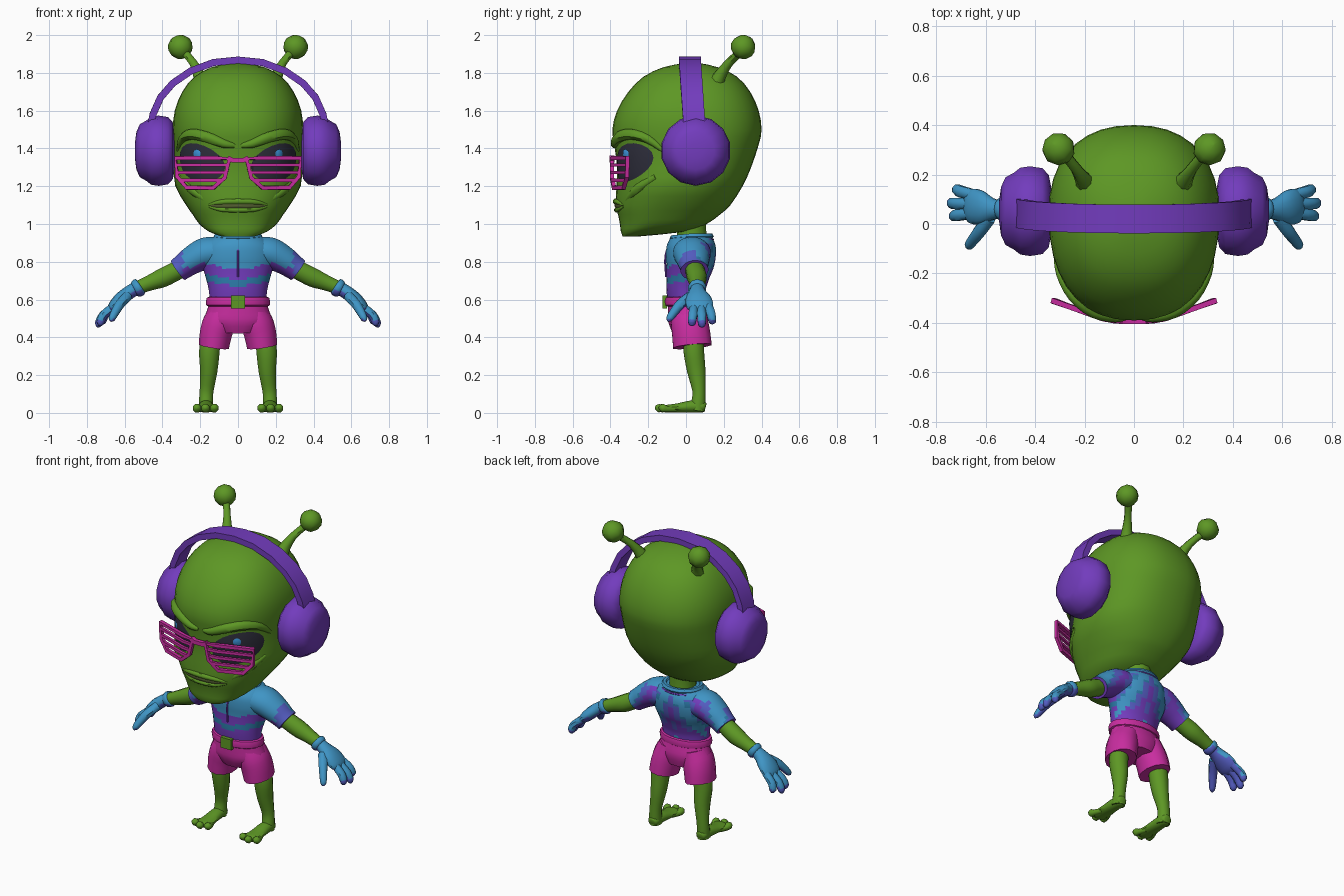
import bpy, bmesh, math
from mathutils import Vector

if "Cube" in bpy.data.objects:
    bpy.data.objects.remove(bpy.data.objects["Cube"])


def colour(name, r, g, b):
    m = bpy.data.materials.new(name)
    m.use_nodes = True
    m.diffuse_color = (r, g, b, 1)
    m.node_tree.nodes["Principled BSDF"].inputs["Base Color"].default_value = (r, g, b, 1)
    return m


GREEN = colour("skin green", .11, .31, .018)
PURPLE = colour("purple", .17, .045, .51)
PINK = colour("pink", .58, .026, .35)
BLUE = colour("sky blue", .05, .3, .56)
INDIGO = colour("indigo", .09, .11, .54)
TEAL = colour("teal", .026, .2, .4)
DARK = colour("eye dark", .026, .026, .042)
CYAN = colour("iris cyan", .05, .32, .75)
OLIVE = colour("mouth olive", .1, .13, .035)


def fine(pts, k):
    """Catmull-Rom resampling of points of any dimension."""
    out = []
    for i in range(len(pts) - 1):
        a, b, c, d = (pts[max(0, min(j, len(pts) - 1))] for j in range(i - 1, i + 3))
        for s in range(k):
            t = s / k
            out.append([q + .5 * t * (r - p + t * (2 * p - 5 * q + 4 * r - u + t * (3 * (q - r) + u - p)))
                        for p, q, r, u in zip(a, b, c, d)])
    return out + [list(pts[-1])]


def skin(name, rings, mats, mirror=False, closed=False, rule=None, angle=45):
    """Bridge rings of points into one smooth object."""
    bm = bmesh.new()
    rows = [[bm.verts.new(p) for p in r] for r in rings]
    n = len(rows[0])
    for i in range(len(rows) if closed else len(rows) - 1):
        a, b = rows[i], rows[(i + 1) % len(rows)]
        for j in range(n):
            bm.faces.new((a[j], a[(j + 1) % n], b[(j + 1) % n], b[j]))
    if not closed:
        bm.faces.new(rows[0])
        bm.faces.new(rows[-1])
    bmesh.ops.recalc_face_normals(bm, faces=bm.faces)
    bm.normal_update()
    if rule:
        for f in bm.faces:
            f.material_index = rule(f.calc_center_median(), f.normal)
    me = bpy.data.meshes.new(name)
    bm.to_mesh(me)
    bm.free()
    for m in mats:
        me.materials.append(m)
    me.shade_smooth()
    me.set_sharp_from_angle(angle=math.radians(angle))
    ob = bpy.data.objects.new(name, me)
    bpy.context.collection.objects.link(ob)
    if mirror:
        ob.modifiers.new("mirror", "MIRROR")
    return ob


def tube(name, pts, mats, n=12, k=3, ref=(0, 1, 0), closed=False, **kw):
    """Sweep an ellipse along points (x, y, z, radius along ref, other radius)."""
    pts = [list(p) + [p[3]] * (5 - len(p)) for p in pts]
    pts = pts if closed else fine(pts, k)
    rings, m = [], len(pts)
    for i, p in enumerate(pts):
        lo, hi = ((i - 1) % m, (i + 1) % m) if closed else (max(i - 1, 0), min(i + 1, m - 1))
        t = (Vector(pts[hi][:3]) - Vector(pts[lo][:3])).normalized()
        a = Vector(ref)
        a = (a - t * a.dot(t)).normalized()
        b = t.cross(a)
        ph = [2 * math.pi * (j + .5) / n for j in range(n)]
        rings.append([Vector(p[:3]) + a * p[3] * math.cos(q) + b * p[4] * math.sin(q) for q in ph])
    return skin(name, rings, mats if isinstance(mats, list) else [mats], closed=closed, **kw)


# Head: height, half width, front, back, depth of widest point
PROFILE = fine([(.935, .09, -.335, -.24, -.29), (.96, .155, -.345, 0, -.23), (1.0, .205, -.35, .11, -.15),
                (1.05, .24, -.36, .18, -.12), (1.1, .275, -.372, .235, -.08), (1.2, .332, -.368, .3, -.02),
                (1.3, .338, -.365, .345, .02), (1.42, .34, -.38, .385, .04), (1.5, .345, -.39, .4, .04),
                (1.6, .335, -.365, .385, .03), (1.7, .295, -.305, .34, .03), (1.78, .23, -.225, .27, .03),
                (1.83, .14, -.12, .17, .03), (1.852, .04, -.01, .07, .03)], 2)


def head_pt(deg, z, off=0):
    i = next((i for i in range(len(PROFILE) - 2) if PROFILE[i + 1][0] >= z), len(PROFILE) - 2)
    a, b = PROFILE[i], PROFILE[i + 1]
    f = (z - a[0]) / (b[0] - a[0])
    _, hw, front, back, mid = (p + (q - p) * f for p, q in zip(a, b))
    s, c = math.sin(math.radians(deg)), math.cos(math.radians(deg))
    e = 2 / 2.3
    depth = (front if c > 0 else back) - mid
    return Vector((math.copysign(abs(s) ** e, s) * hw + s * off, mid + abs(c) ** e * depth - c * off, z))


skin("head", [[head_pt(j * 10, p[0]) for j in range(36)] for p in PROFILE], [GREEN])


def patch(name, deg, z, ddeg, dz, edge, dome, mat, tilt=0, **kw):
    """Domed oval that hugs the head."""
    rings = []
    for r in (1, .85, .6, .3, .03):
        ring = []
        for j in range(20):
            u, v = r * math.cos(j * math.pi / 10), r * math.sin(j * math.pi / 10)
            ring.append(head_pt(deg + u * ddeg, z + v * dz + u * tilt, edge + (dome - edge) * (1 - r * r)))
        rings.append(ring)
    skin(name, rings, [mat], **kw)


# Face
patch("eyes", 36, 1.325, 27, .1, .002, .014, DARK, .025, mirror=True)
patch("irises", 35, 1.372, 4, .024, .014, .018, CYAN, mirror=True)
patch("mouth", 0, 1.097, 29, .014, .003, .007, OLIVE)


def ridge(name, pts, **kw):
    tube(name, [(*head_pt(d, z, o), r) for d, z, o, r in pts], GREEN, n=8, ref=(0, 0, 1), **kw)


ridge("brows", [(2, 1.415, -.006, .012), (10, 1.425, .0, .024), (25, 1.46, .0, .03), (42, 1.475, -.002, .03),
                (58, 1.45, -.005, .024), (70, 1.39, -.008, .012)], mirror=True)
ridge("upper_lip", [(-32, 1.1, -.004, .006), (-16, 1.116, 0, .013), (0, 1.12, .002, .015),
                    (16, 1.116, 0, .013), (32, 1.1, -.004, .006)])
ridge("lower_lip", [(-32, 1.092, -.004, .006), (-16, 1.076, 0, .012), (0, 1.074, .001, .013),
                    (16, 1.076, 0, .012), (32, 1.092, -.004, .006)])
ridge("cheekbones", [(35, 1.13, -.02, .02), (50, 1.19, -.012, .026), (66, 1.25, -.015, .02)], mirror=True)


# Shutter glasses, wrapped around the face
def wrap(path, r):
    return [(x, -.392 + max(0, abs(x) - .1) * .36, z, r) for x, z in path]


tube("glasses_frames", wrap([(.045, 1.345), (.12, 1.35), (.33, 1.35), (.322, 1.25), (.27, 1.192),
                             (.13, 1.192), (.07, 1.245)], .015), PINK, n=4, closed=True, mirror=True, angle=30)
tube("glasses_bridge", wrap([(-.055, 1.35), (-.03, 1.338), (.03, 1.338), (.055, 1.35)], .018), PINK, n=4, k=1)
for x0, x1, z in ((.058, .326, 1.312), (.066, .322, 1.272), (.08, .305, 1.232)):
    tube("glasses_slat", wrap([(x0, z), (.12, z), (x1, z)], .012), PINK, n=4, k=1, mirror=True, angle=30)

# Antennae
tube("antenna_stalks", [(.185, .15, 1.72, .05), (.205, .18, 1.785, .034), (.235, .225, 1.85, .023),
                        (.275, .275, 1.9, .022), (.3, .3, 1.93, .024)], GREEN, n=8, k=2, mirror=True)
ball = [(.305 + .065 * t * .3, .303 + .065 * t * .3, 1.937 + .065 * t * .9, .067 * math.sqrt(1.002 - t * t))
        for t in (-1, -.85, -.45, 0, .45, .85, 1)]
tube("antenna_balls", ball, GREEN, n=9, k=1, mirror=True)

# Headphones
arc = [(.465, 1.5), (.45, 1.58), (.41, 1.67), (.345, 1.745), (.25, 1.81), (.13, 1.855)]
arc = arc + [(0, 1.868)] + [(-x, z) for x, z in reversed(arc)]
tube("headphone_band", [(x, .02 + (1.87 - z) * .07, z, .082, .026) for x, z in arc], PURPLE, n=4, k=1, angle=35)
tube("headphone_cups", [(x, .052, 1.388, r) for x, r in (
    (.335, .1), (.345, .15), (.37, .178), (.42, .186), (.46, .18), (.485, .16),
    (.52, .14), (.538, .1), (.546, .04))], PURPLE, n=14, k=1, mirror=True, angle=50)

# Neck, legs, feet
tube("neck", [(0, .03, .9, .085), (0, .03, .96, .08), (0, .02, 1.05, .09)], GREEN)
tube("legs", [(.145, .04, .4, .055), (.152, .042, .32, .056), (.155, .055, .22, .05, .047), (.166, .068, .12, .036, .038),
              (.17, .066, .06, .038, .038), (.17, .06, .012, .042, .038)], GREEN, mirror=True)
tube("feet", [(.17, .104, .03, .018, .02), (.17, .09, .032, .034, .03), (.17, .03, .034, .04, .033),
              (.17, -.05, .026, .048, .024), (.17, -.11, .022, .05, .02), (.17, -.13, .02, .03, .014)],
     GREEN, ref=(1, 0, 0), mirror=True)
for x, y in ((.125, -.13), (.172, -.145), (.217, -.125)):
    tube("toe", [(x * .6 + .068, y + .07, .02, .016), (x, y + .025, .02, .017), (x, y + .004, .025, .024),
                 (x, y - .012, .024, .017), (x, y - .019, .022, .004)], GREEN, n=8, k=2, ref=(1, 0, 0), mirror=True)

# Shorts, waistband, buckle
tube("shorts_hips", [(0, 0, .6, .098, .152), (0, .005, .55, .104, .164), (0, .012, .49, .108, .178),
                     (0, .018, .43, .09, .12)], PINK, n=16)
tube("shorts_legs", [(.085, .015, .54, .09, .07), (.1, .018, .48, .1, .088), (.117, .027, .42, .104, .088),
                     (.128, .034, .352, .106, .083)], PINK, mirror=True)
tube("waistband", [(0, 0, .562, .1, .155), (0, 0, .57, .112, .168), (0, 0, .592, .115, .17),
                   (0, 0, .61, .11, .165), (0, 0, .616, .098, .15)], PINK, n=18, k=1)
tube("buckle", [(0, -.1, .587, .053, .047), (0, -.124, .587, .053, .047)], GREEN, n=4, k=1, ref=(1, 0, 0))


# Tie-dyed shirt: blue, indigo, teal and purple bands
def dye(c, n):
    if n.z < -.45 and abs(c.x) > .17:
        return 2
    w = c.z + .012 * math.sin(22 * abs(c.x) + 1)
    if n.y > .25:
        s = math.sin(30 * abs(c.x) + 14 * c.z)
        return 0 if c.z > .9 or s > .6 else 2 if w < .68 or s < -.75 else 3 if s > .35 else 1
    if abs(c.x) > .29:
        return 1
    return 2 if w < .685 else 3 if w < .72 else 2 if w < .775 else 0


DYES = [BLUE, INDIGO, PURPLE, TEAL]
tube("shirt_body", [(0, 0, .595, .098, .15), (0, 0, .66, .105, .157), (0, .01, .73, .115, .175), (0, .022, .8, .13, .195),
                    (0, .028, .87, .132, .19), (0, .03, .915, .118, .155), (0, .03, .94, .095, .11)],
     DYES, n=32, k=5, rule=dye)
tube("shirt_sleeves", [(.1, .03, .85, .1, .08), (.17, .032, .845, .1, .085), (.24, .037, .81, .088, .076),
                       (.29, .042, .775, .076, .067), (.318, .045, .755, .074, .064)],
     DYES, n=20, k=4, rule=dye, mirror=True)


def hoop(name, rx, ry, z, dip, r, mat):
    turn = [j * math.pi / 10 for j in range(20)]
    tube(name, [(rx * math.sin(a), .03 - ry * math.cos(a), z - dip * max(0, math.cos(a)), r) for a in turn],
         mat, n=6, ref=(0, 0, 1), closed=True)


hoop("collar", .112, .1, .935, .01, .017, BLUE)
hoop("collar_trim", .134, .112, .918, .025, .007, PURPLE)
tube("shirt_seam", [(0, -.088, .9, .006), (0, -.107, .84, .006), (0, -.11, .79, .006), (0, -.105, .72, .006)],
     PURPLE, n=6)

# Arms and gloves
tube("arms", [(.26, .04, .785, .05), (.34, .05, .745, .052), (.4, .058, .715, .052), (.47, .06, .687, .042),
              (.55, .06, .655, .035)], GREEN, mirror=True)


def glove(c, n):
    return 1 if n.z < -.3 or c.z < .495 else 0


def glove_part(name, pts, n=10):
    tube(name, pts, [BLUE, INDIGO], n=n, rule=glove, mirror=True)


glove_part("glove_cuffs", [(.512, .06, .672, .034), (.518, .06, .668, .046), (.534, .06, .66, .048),
                           (.546, .06, .654, .042), (.552, .06, .651, .03)])
glove_part("palms", [(.54, .06, .658, .036), (.575, .06, .638, .046, .036), (.62, .065, .602, .07, .037),
                     (.66, .075, .562, .07, .03), (.68, .078, .542, .045, .016)], 14)
for tip in ((.725, .143, .475), (.75, .085, .458), (.74, .03, .465)):
    root = Vector((.65, .05 + tip[1] * .35 + (tip[1] - .085) * .3, .568))
    tip = Vector(tip)
    bend = root.lerp(tip, .55) + Vector((.01, 0, .008))
    glove_part("finger", [(*root, .024), (*bend, .025), (*root.lerp(tip, .9), .021), (*tip, .006)], 8)
glove_part("thumbs", [(.585, .025, .618, .028), (.625, -.03, .575, .027), (.655, -.07, .525, .023),
                      (.668, -.088, .498, .018), (.673, -.097, .485, .005)], 8)
